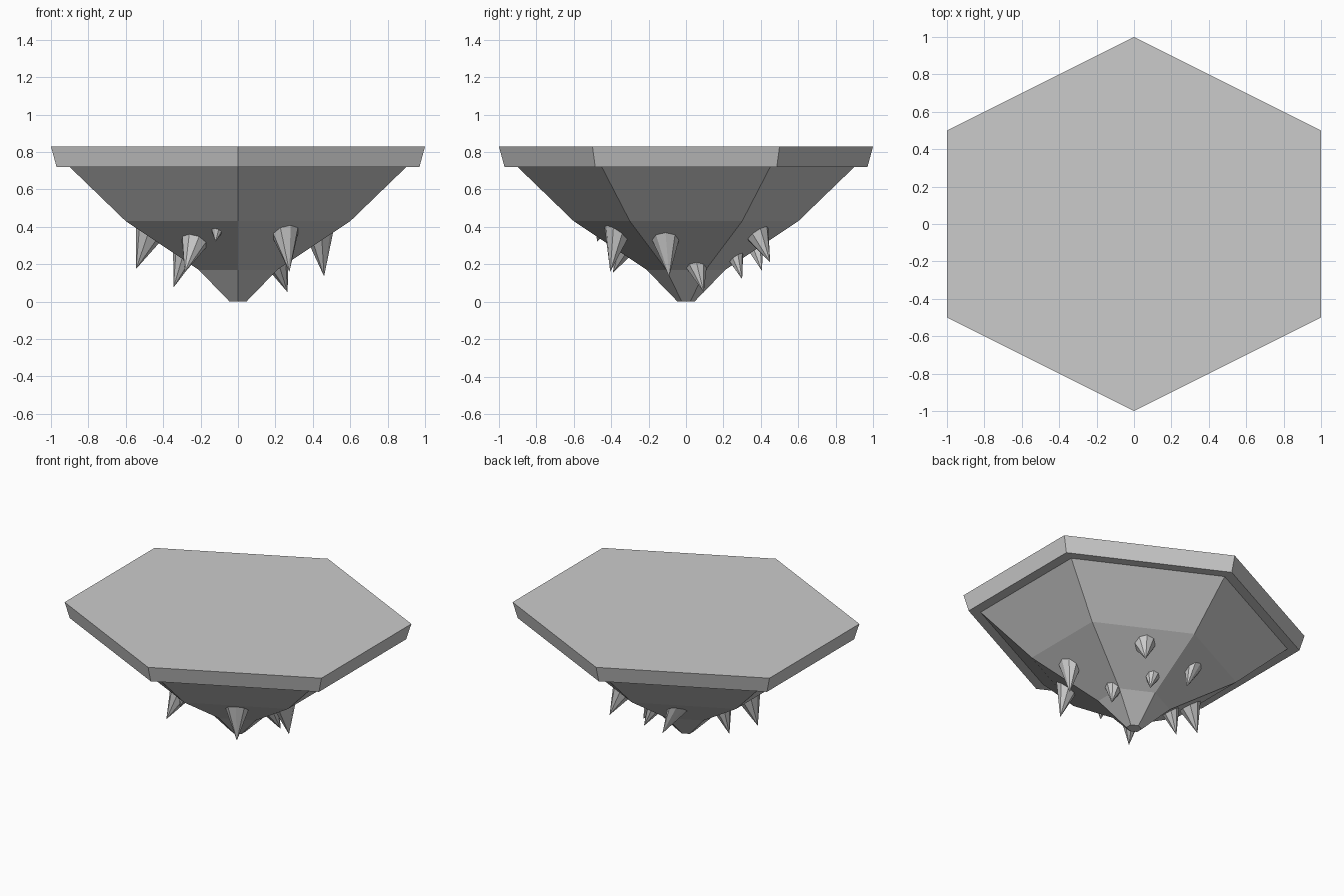
import bpy, bmesh, math
from mathutils import Vector

if "Cube" in bpy.data.objects:
    bpy.data.objects.remove(bpy.data.objects["Cube"])

HEX = [(0, 1), (-1, .5), (-1, -.5), (0, -1), (1, -.5), (1, .5)]


def finish(name, bm):
    bmesh.ops.recalc_face_normals(bm, faces=bm.faces)
    mesh = bpy.data.meshes.new(name)
    bm.to_mesh(mesh)
    bm.free()
    obj = bpy.data.objects.new(name, mesh)
    bpy.context.collection.objects.link(obj)
    return obj


def loft(name, profile):
    """Stack scaled hexagons (scale, z) and cap both ends."""
    bm = bmesh.new()
    rings = [[bm.verts.new((x * s, y * s, z)) for x, y in HEX] for s, z in profile]
    for a, b in zip(rings, rings[1:]):
        for i in range(6):
            j = (i + 1) % 6
            bm.faces.new((a[i], a[j], b[j], b[i]))
    bm.faces.new(rings[0])
    bm.faces.new(rings[-1])
    return finish(name, bm)


# Floating island: rimmed top slab tapering to a small blunt point
loft("island_body", [(1, .83), (.97, .72), (.9, .72), (.6, .43), (.21, .17), (.045, 0)])


def spike(name, x, y, r, tip, sides=8):
    """Leaning cone whose base lies flush on the sloping underside."""
    slope = .26 / .39
    side, diag = abs(x), abs(y) + abs(x) / 2
    sx, sy = math.copysign(1, x), math.copysign(1, y)
    grad = Vector((sx, 0, 0)) if side > diag else Vector((sx / 2, sy, 0))
    normal = (grad * slope - Vector((0, 0, 1))).normalized()
    centre = Vector((x, y, .43 - (.6 - max(side, diag)) * slope)) - normal * .003
    u = normal.cross(Vector((0, 0, 1))).normalized()
    v = normal.cross(u)
    bm = bmesh.new()
    ring = []
    for i in range(sides):
        a = math.tau * i / sides
        ring.append(bm.verts.new(centre + (u * math.cos(a) + v * math.sin(a)) * r))
    apex = bm.verts.new(tip)
    for i in range(sides):
        bm.faces.new((ring[i], ring[(i + 1) % sides], apex))
    bm.faces.new(ring)
    finish(name, bm)


# Hanging rock spikes: base x, base y, radius, tip
SPIKES = [
    (-.235, -.315, .072, (-.285, -.39, .155)),
    (.255, -.375, .075, (.275, -.405, .16)),
    (-.115, -.46, .03, (-.12, -.475, .32)),
    (-.485, -.02, .075, (-.545, -.02, .175)),
    (-.30, .01, .058, (-.345, .01, .075)),
    (.45, -.11, .073, (.46, -.09, .135)),
    (.225, .055, .055, (.265, .095, .05)),
    (.23, .385, .068, (.28, .45, .21)),
    (.07, .27, .045, (.117, .30, .12)),
    (-.19, .365, .066, (-.10, .405, .165)),
]
for n, (x, y, r, tip) in enumerate(SPIKES, 1):
    spike(f"hanging_spike_{n}", x, y, r, tip)
